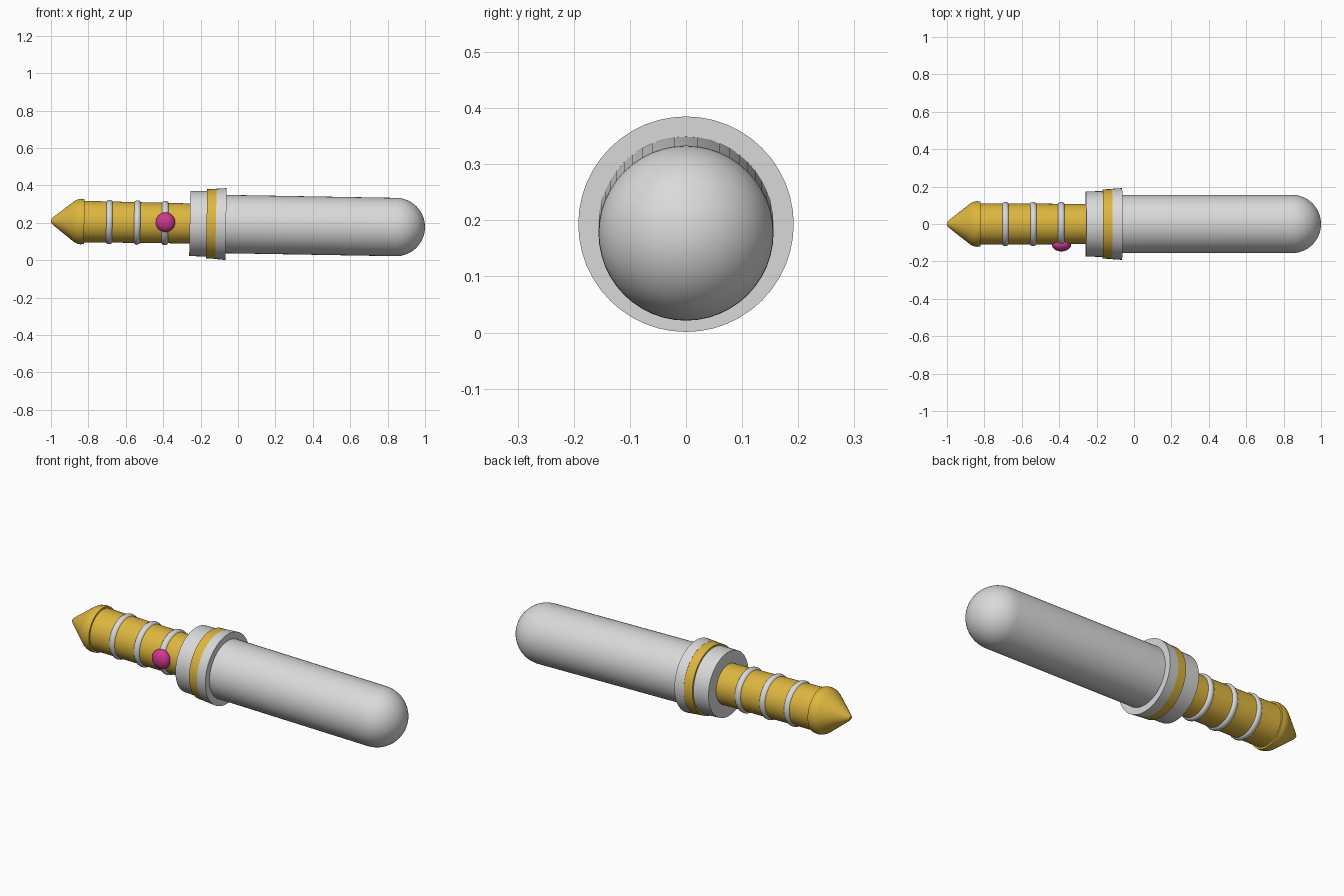
import bpy, bmesh, math
from mathutils import Matrix, Vector

old = bpy.data.objects.get("Cube")
if old:
    bpy.data.objects.remove(old, do_unlink=True)

# The long axis runs along x and dips slightly towards +x
POSE = Matrix.Translation((0, 0, 0.192)) @ Matrix.Rotation(math.radians(1), 4, 'Y')


def material(name, color):
    m = bpy.data.materials.new(name)
    m.use_nodes = True
    m.diffuse_color = (*color, 1)
    bsdf = m.node_tree.nodes["Principled BSDF"]
    bsdf.inputs["Base Color"].default_value = (*color, 1)
    bsdf.inputs["Roughness"].default_value = 0.5
    return m


silver = material("silver", (0.7, 0.7, 0.7))
gold = material("gold", (0.73, 0.47, 0.05))
pink = material("pink", (0.63, 0.04, 0.28))


def finish(name, bm, mat):
    bmesh.ops.remove_doubles(bm, verts=bm.verts, dist=1e-5)
    bmesh.ops.recalc_face_normals(bm, faces=bm.faces)
    bm.transform(POSE)
    mesh = bpy.data.meshes.new(name)
    bm.to_mesh(mesh)
    bm.free()
    mesh.materials.append(mat)
    mesh.shade_smooth()
    mesh.set_sharp_from_angle(angle=math.radians(30))
    ob = bpy.data.objects.new(name, mesh)
    bpy.context.scene.collection.objects.link(ob)
    return ob


def lathe(name, profile, mat, closed=False, steps=48):
    """Spin (x, radius) points around the long axis."""
    bm = bmesh.new()
    verts = [bm.verts.new((x, 0, r)) for x, r in profile]
    edges = [bm.edges.new(p) for p in zip(verts, verts[1:])]
    if closed:
        edges.append(bm.edges.new((verts[-1], verts[0])))
    bmesh.ops.spin(bm, geom=verts + edges, cent=(0, 0, 0), axis=(1, 0, 0),
                   angle=math.tau, steps=steps, use_duplicate=False)
    return finish(name, bm, mat)


# Blade: long tube with a hemispherical end
R = 0.156
dome = [(0.844 + R * math.sin(a), R * math.cos(a))
        for a in (math.pi / 2 * i / 14 for i in range(15))]
lathe("blade", [(-0.1, 0), (-0.1, R)] + dome, silver)

# Collar: two silver sections with a gold band between them
lathe("collar_rear", [(-0.258, 0), (-0.258, 0.174), (-0.168, 0.176), (-0.168, 0)], silver)
lathe("collar_band", [(-0.168, 0), (-0.168, 0.185), (-0.118, 0.187), (-0.118, 0)], gold)
lathe("collar_front", [(-0.118, 0), (-0.118, 0.188), (-0.064, 0.192), (-0.064, 0)], silver)

# Handle with a pointed pommel
lathe("handle", [(-0.84, 0), (-0.84, 0.111), (-0.25, 0.107), (-0.25, 0)], gold)
lathe("pommel", [(-1, 0), (-1, 0.01), (-0.985, 0.024), (-0.875, 0.11), (-0.86, 0.118),
                 (-0.84, 0.122), (-0.822, 0.12), (-0.822, 0)], gold)

# Grip rings
for i in range(3):
    x = -0.688 + 0.149 * i
    ring = [(x + 0.019 * math.cos(a), 0.101 + 0.018 * math.sin(a))
            for a in (math.tau * k / 16 for k in range(16))]
    lathe(f"grip_ring_{i + 1}", ring, silver, closed=True)

# Button: flattened ball on the front of the handle
bm = bmesh.new()
bmesh.ops.create_uvsphere(bm, u_segments=32, v_segments=16, radius=0.052)
bmesh.ops.scale(bm, vec=(1, 0.7, 1), verts=bm.verts)
bmesh.ops.translate(bm, vec=Vector((-0.388, -0.11, 0.004)), verts=bm.verts)
finish("button", bm, pink)
